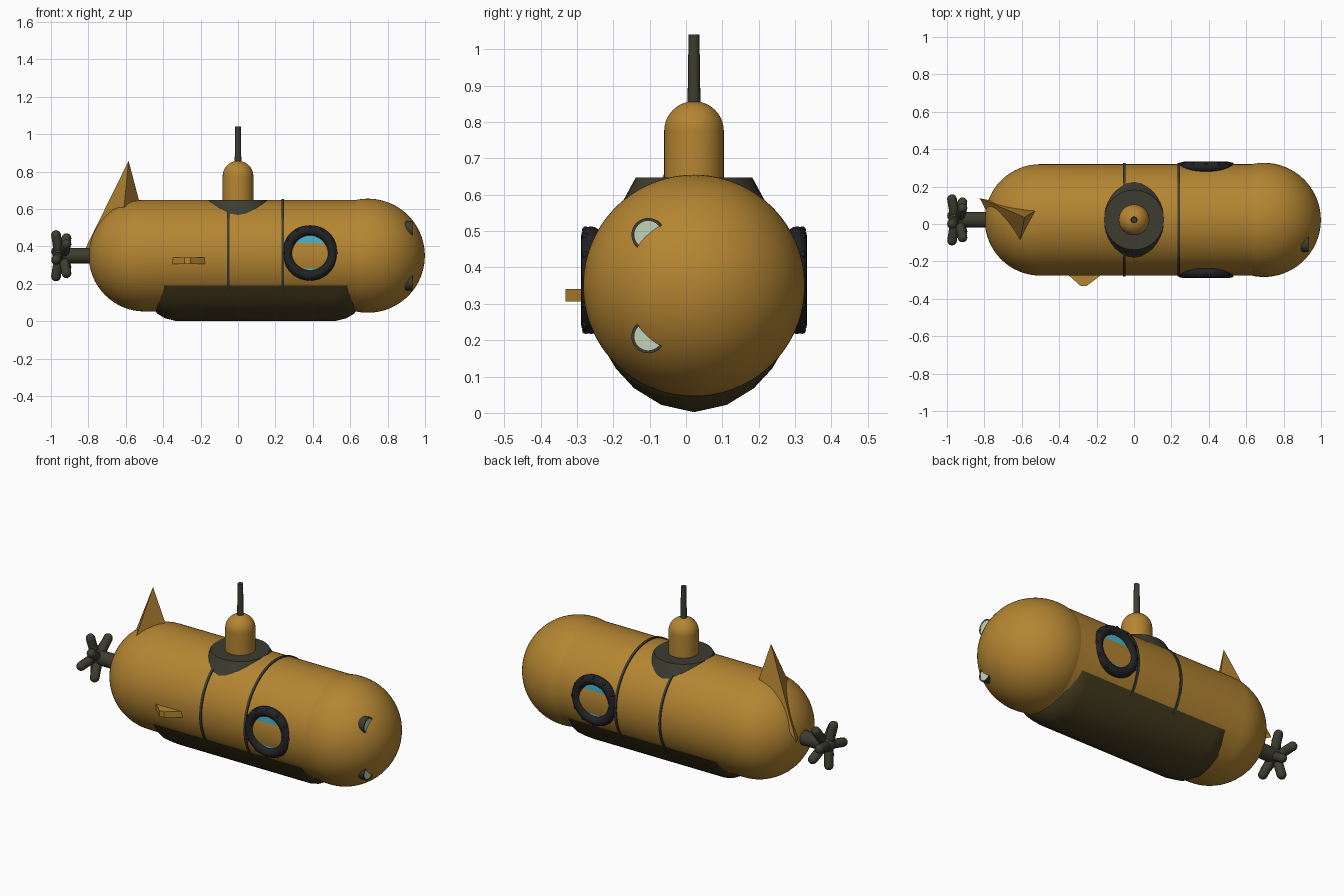
import bpy, bmesh, math
from mathutils import Vector, Matrix

cube = bpy.data.objects.get("Cube")
if cube:
    bpy.data.objects.remove(cube, do_unlink=True)

CY, CZ, R = 0.022, 0.35, 0.298   # hull axis and radius
NOSE_X, NOSE_R, TAIL_X = 0.694, 0.305, -0.50


def material(name, rgb):
    m = bpy.data.materials.new(name)
    m.use_nodes = True
    m.diffuse_color = (*rgb, 1)
    m.node_tree.nodes["Principled BSDF"].inputs["Base Color"].default_value = (*rgb, 1)
    return m


GOLD = material("ochre paint", (0.46, 0.235, 0.032))
DARK = material("dark olive metal", (0.046, 0.046, 0.03))
KEEL = material("dark brown keel", (0.06, 0.045, 0.014))
RUBBER = material("black rubber", (0.016, 0.016, 0.018))
GLASS = material("cyan glass", (0.07, 0.48, 0.6))
LENS = material("pale lens", (0.55, 0.65, 0.49))


def finish(name, bm, mat, smooth=True):
    bmesh.ops.remove_doubles(bm, verts=bm.verts, dist=1e-5)
    bmesh.ops.recalc_face_normals(bm, faces=bm.faces)
    mesh = bpy.data.meshes.new(name)
    bm.to_mesh(mesh)
    bm.free()
    ob = bpy.data.objects.new(name, mesh)
    bpy.context.collection.objects.link(ob)
    mesh.materials.append(mat)
    if smooth:
        bpy.ops.object.select_all(action='DESELECT')
        ob.select_set(True)
        bpy.context.view_layer.objects.active = ob
        bpy.ops.object.shade_smooth_by_angle(angle=math.radians(35))
    return ob


def lathe(name, profile, axis, origin, mat, steps=48):
    """Revolve (distance along axis, radius) points around an axis."""
    bm = bmesh.new()
    vs = [bm.verts.new((r, 0, t)) for t, r in profile]
    edges = [bm.edges.new(p) for p in zip(vs, vs[1:])]
    bmesh.ops.spin(bm, geom=vs + edges, cent=(0, 0, 0), axis=(0, 0, 1),
                   angle=math.tau, steps=steps, use_merge=True)
    turn = Vector((0, 0, 1)).rotation_difference(Vector(axis)).to_matrix().to_4x4()
    bm.transform(Matrix.Translation(origin) @ turn)
    return finish(name, bm, mat)


def arc(c, r, a0, a1, n=16):
    """Arc points in (along, radius) space; angle measured from the axis."""
    angles = [math.radians(a0 + (a1 - a0) * i / n) for i in range(n + 1)]
    return [(c + r * math.cos(a), abs(r * math.sin(a))) for a in angles]


def rod(r, t0, t1):
    return [(t0, 0), (t0, r), (t1, r), (t1, 0)]


def ring(name, axis, origin, major, minor, mat, flat=1.0):
    pts = [(minor * flat * math.sin(a), major + minor * math.cos(a))
           for a in [math.tau * i / 16 for i in range(17)]]
    return lathe(name, pts, axis, origin, mat, 64)


def solid(name, points, mat):
    bm = bmesh.new()
    for p in points:
        bm.verts.new(p)
    bmesh.ops.convex_hull(bm, input=bm.verts)
    return finish(name, bm, mat, False)


X, Y, Z = (1, 0, 0), (0, 1, 0), (0, 0, 1)
AXIS = (0, CY, CZ)

# Hull with round tail, and the slightly larger nose ball
lathe("hull", arc(TAIL_X, R, 180, 90) + [(NOSE_X, R), (NOSE_X, 0)], X, AXIS, GOLD, 96)
lathe("nose", arc(NOSE_X, NOSE_R, 180, 0, 40), X, AXIS, GOLD, 96)

# Hull bands
for i, x in enumerate((-0.052, 0.24)):
    lathe(f"hull_band_{i + 1}", [(-.007, R - .02), (-.007, R + .006), (.007, R + .006),
                                 (.007, R - .02)], X, (x, CY, CZ), DARK, 96)

# Keel: one cross-section lofted along the belly with rounded ends
half = [(.255, .19), (.215, .122), (.165, .068), (.09, .022), (0, .002)]
section = half + [(-y, z) for y, z in half[-2::-1]]
ends = [(.43, 1, 1), (.485, 1, .93), (.525, .9, .8), (.55, .75, .64), (.56, .5, .4)]
stations = [(-x, w, h) for x, w, h in reversed(ends)] + ends
bm = bmesh.new()
loops = [[bm.verts.new((.095 + x, CY + y * w, .19 - (.19 - z) * h)) for y, z in section]
         for x, w, h in stations]
for a, b in zip(loops, loops[1:]):
    n = len(a)
    for i in range(n):
        bm.faces.new((a[i], a[(i + 1) % n], b[(i + 1) % n], b[i]))
bm.faces.new(loops[0])
bm.faces.new(loops[-1])
finish("keel", bm, KEEL)

# Tower with its collar and periscope
lathe("tower_collar", [(.5, 0), (.5, .24), (.648, .16), (.648, 0)], Z, (0, CY, 0), DARK, 32)
lathe("tower", [(.6, 0), (.6, .082)] + arc(.775, .082, 90, 0), Z, (0, CY, 0), GOLD)
lathe("periscope", [(.84, 0), (.84, .018), (1.04, .015), (1.04, 0)], Z, (0, CY, 0), DARK, 16)

# Portholes on both sides: rubber rim, rim bolts and flat glass
for side, label in ((-1, "front"), (1, "back")):
    px, pz = 0.385, 0.365
    ring(f"porthole_rim_{label}", Y, (px, CY + side * .283, pz), .12, .028, RUBBER)
    lathe(f"porthole_glass_{label}", rod(.11, -.005, .005), Y,
          (px, CY + side * .285, pz), GLASS)
    bm = bmesh.new()
    for k in range(12):
        a = math.tau * k / 12
        spot = (px + .138 * math.cos(a), CY + side * .298, pz + .138 * math.sin(a))
        bmesh.ops.create_uvsphere(bm, u_segments=10, v_segments=6, radius=.01,
                                  matrix=Matrix.Translation(spot))
    finish(f"porthole_bolts_{label}", bm, RUBBER)

# Headlamps half sunk in the nose
for z, label in ((.49, "upper"), (.21, "lower")):
    spot = (.93, -.104, z)
    lathe(f"headlamp_{label}", [(-.09, 0), (-.06, .035), (-.025, .046), (.004, .046),
                                (.004, .038), (-.002, .038), (-.002, 0)], X, spot, DARK, 32)
    lathe(f"headlamp_lens_{label}", rod(.039, -.004, .003), X, spot, LENS, 32)

# Tail fin: a faceted spike sweeping down to the stern
solid("tail_fin", [(-.585, .035, .857), (-.525, .072, .63), (-.61, -.088, .6),
                   (-.825, .138, .37), (-.785, .06, .37)], GOLD)

# Small side fin
solid("side_fin", [(x, y, z) for z in (.306, .341)
                   for x, y in ((-.36, -.265), (-.165, -.265), (-.285, -.332),
                                (-.255, -.332))], GOLD)

# Propeller: shaft, hub and a ring of finger blades staggered fore and aft
lathe("propeller_shaft", rod(.042, -.93, -.76), X, AXIS, DARK, 24)
lathe("propeller_hub", arc(-.945, .048, 180, 0, 12), X, AXIS, DARK, 24)
finger = arc(.03, .026, 180, 90, 6) + arc(.114, .026, 90, 0, 6)
for k in range(8):
    a = math.tau * (k + .25) / 8
    lean = .02 if k % 2 else -.02
    lathe(f"propeller_blade_{k + 1}", finger, (lean * 8, math.cos(a), math.sin(a)),
          (-.945 + lean * .5, CY, CZ), DARK, 14)
